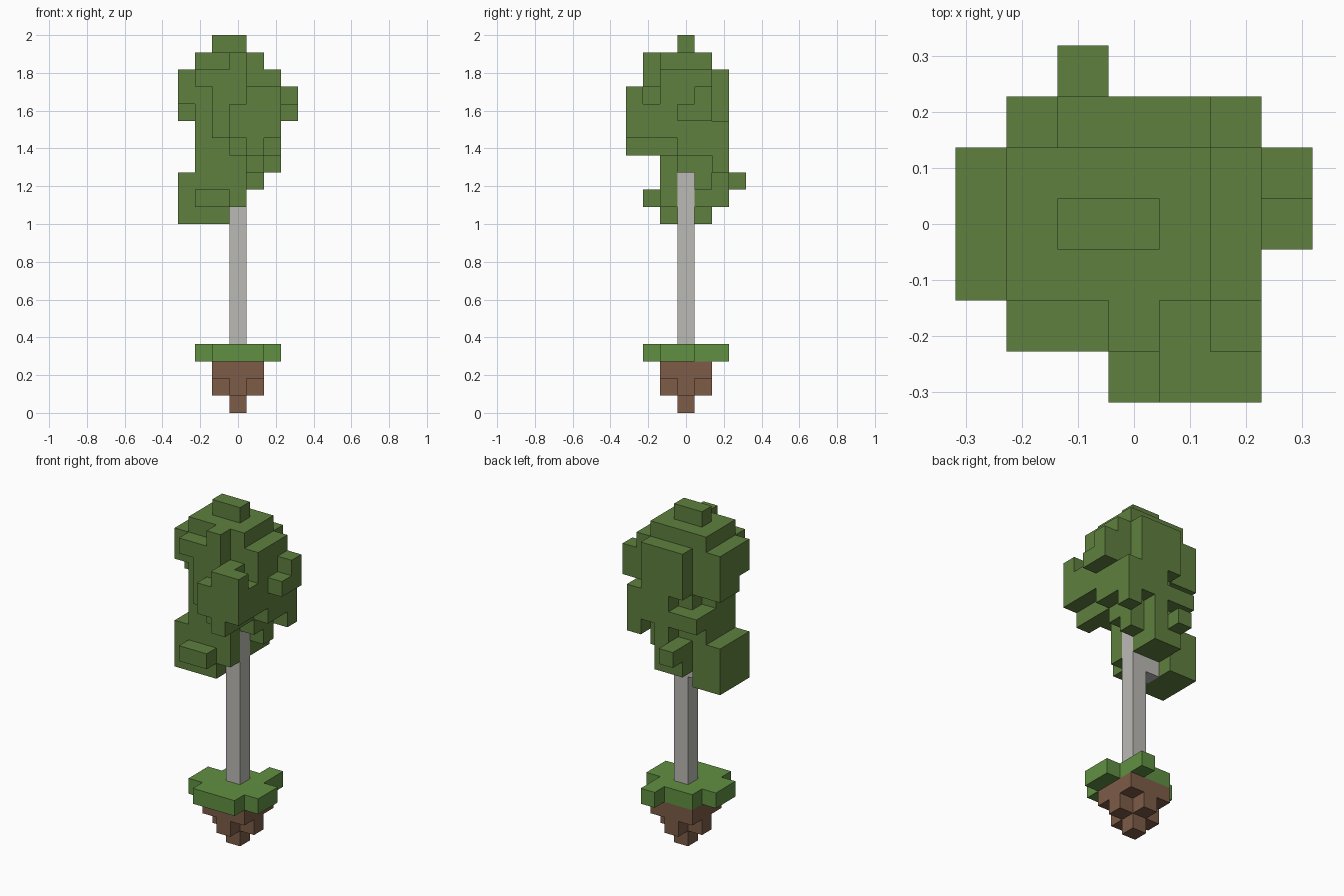
import bpy
import bmesh
from itertools import product
from mathutils import Vector

UNIT = 2 / 22  # edge of one cube; the tree is 22 cubes tall

if "Cube" in bpy.data.objects:
    bpy.data.objects.remove(bpy.data.objects["Cube"], do_unlink=True)


def make_material(name, red, green, blue):
    material = bpy.data.materials.new(name)
    material.use_nodes = True
    colour = (red, green, blue, 1)
    material.diffuse_color = colour
    for node in material.node_tree.nodes:
        if node.type == "BSDF_PRINCIPLED":
            node.inputs["Base Color"].default_value = colour
    return material


def span(value):
    """Inclusive cell range from one index or a (first, last) pair."""
    first, last = value if isinstance(value, tuple) else (value, value)
    return range(first, last + 1)


def fill(cells, x, y, z):
    cells.update(product(span(x), span(y), span(z)))


def build_part(name, cells, material):
    """Skin a set of cubes with their outer faces only."""
    bm = bmesh.new()
    for cell in sorted(cells):
        centre = Vector(cell) + Vector((0, 0, 0.5))
        for axis in range(3):
            for side in (-1, 1):
                normal = Vector((0, 0, 0))
                normal[axis] = side
                neighbour = tuple(int(c + n) for c, n in zip(cell, normal))
                if neighbour in cells:
                    continue
                across = Vector((0, 0, 0))
                across[(axis + 1) % 3] = 1
                up = normal.cross(across)
                corners = (-across - up, across - up, across + up, up - across)
                bm.faces.new([bm.verts.new((centre + (normal + c) / 2) * UNIT)
                              for c in corners])
    bmesh.ops.remove_doubles(bm, verts=bm.verts, dist=UNIT / 100)
    mesh = bpy.data.meshes.new(name)
    bm.to_mesh(mesh)
    bm.free()
    mesh.materials.append(material)
    part = bpy.data.objects.new(name, mesh)
    bpy.context.collection.objects.link(part)


# Stepped soil clod
soil = set()
fill(soil, x=0, y=0, z=(0, 1))
fill(soil, x=(-1, 1), y=0, z=1)
fill(soil, x=0, y=(-1, 1), z=1)
fill(soil, x=(-1, 1), y=(-1, 1), z=2)

# Grass cap with uneven edges
grass = set()
fill(grass, x=(-1, 1), y=(-2, 1), z=3)
fill(grass, x=(-2, 2), y=(-1, 0), z=3)
fill(grass, x=1, y=2, z=3)

# Trunk with a short side branch
trunk = set()
fill(trunk, x=0, y=0, z=(4, 14))
fill(trunk, x=-1, y=0, z=(11, 12))

leaves = set()

# Crown top
fill(leaves, x=(-1, 0), y=0, z=21)
fill(leaves, x=(-2, 1), y=(-1, 1), z=20)
fill(leaves, x=0, y=-2, z=20)

# Crown body
fill(leaves, x=(-2, 2), y=(-1, 1), z=(17, 19))
fill(leaves, x=(-1, 2), y=(-1, 1), z=16)
fill(leaves, x=-2, y=(-1, 0), z=16)
fill(leaves, x=(-2, 1), y=(-1, 1), z=15)
fill(leaves, x=2, y=(0, 1), z=15)
fill(leaves, x=(-2, 0), y=(-1, 1), z=14)
fill(leaves, x=1, y=(0, 1), z=14)

# Crown side tufts
fill(leaves, x=-3, y=(-1, 1), z=(18, 19))
fill(leaves, x=-3, y=(0, 1), z=17)
fill(leaves, x=3, y=1, z=(17, 18))
fill(leaves, x=3, y=0, z=17)

# Crown front tufts
fill(leaves, x=(-2, 0), y=-2, z=19)
fill(leaves, x=(-1, 1), y=-2, z=(16, 18))
fill(leaves, x=2, y=-2, z=(16, 17))
fill(leaves, x=(0, 1), y=-2, z=15)
fill(leaves, x=0, y=-3, z=(16, 17))
fill(leaves, x=1, y=-3, z=(15, 18))
fill(leaves, x=2, y=-3, z=(16, 18))

# Crown back tufts
fill(leaves, x=(-1, 1), y=2, z=(17, 19))
fill(leaves, x=(0, 1), y=2, z=(15, 16))
fill(leaves, x=(-2, -1), y=2, z=15)
fill(leaves, x=0, y=2, z=14)
fill(leaves, x=2, y=2, z=(14, 16))

# Low hanging foliage on one side
fill(leaves, x=(-3, -2), y=(-1, 1), z=(11, 13))
fill(leaves, x=-1, y=-1, z=11)
fill(leaves, x=(-1, 0), y=-1, z=(12, 13))
fill(leaves, x=(-1, 0), y=(1, 2), z=(12, 13))
fill(leaves, x=-1, y=0, z=13)
fill(leaves, x=(-2, -1), y=-2, z=12)
fill(leaves, x=1, y=1, z=13)
fill(leaves, x=-1, y=3, z=13)

build_part("soil", soil, make_material("brown soil", 0.205, 0.107, 0.063))
build_part("grass", grass, make_material("bright grass green", 0.12, 0.28, 0.055))
build_part("trunk", trunk, make_material("pale grey bark", 0.50, 0.49, 0.46))
build_part("foliage", leaves - trunk, make_material("leaf green", 0.115, 0.216, 0.05))
